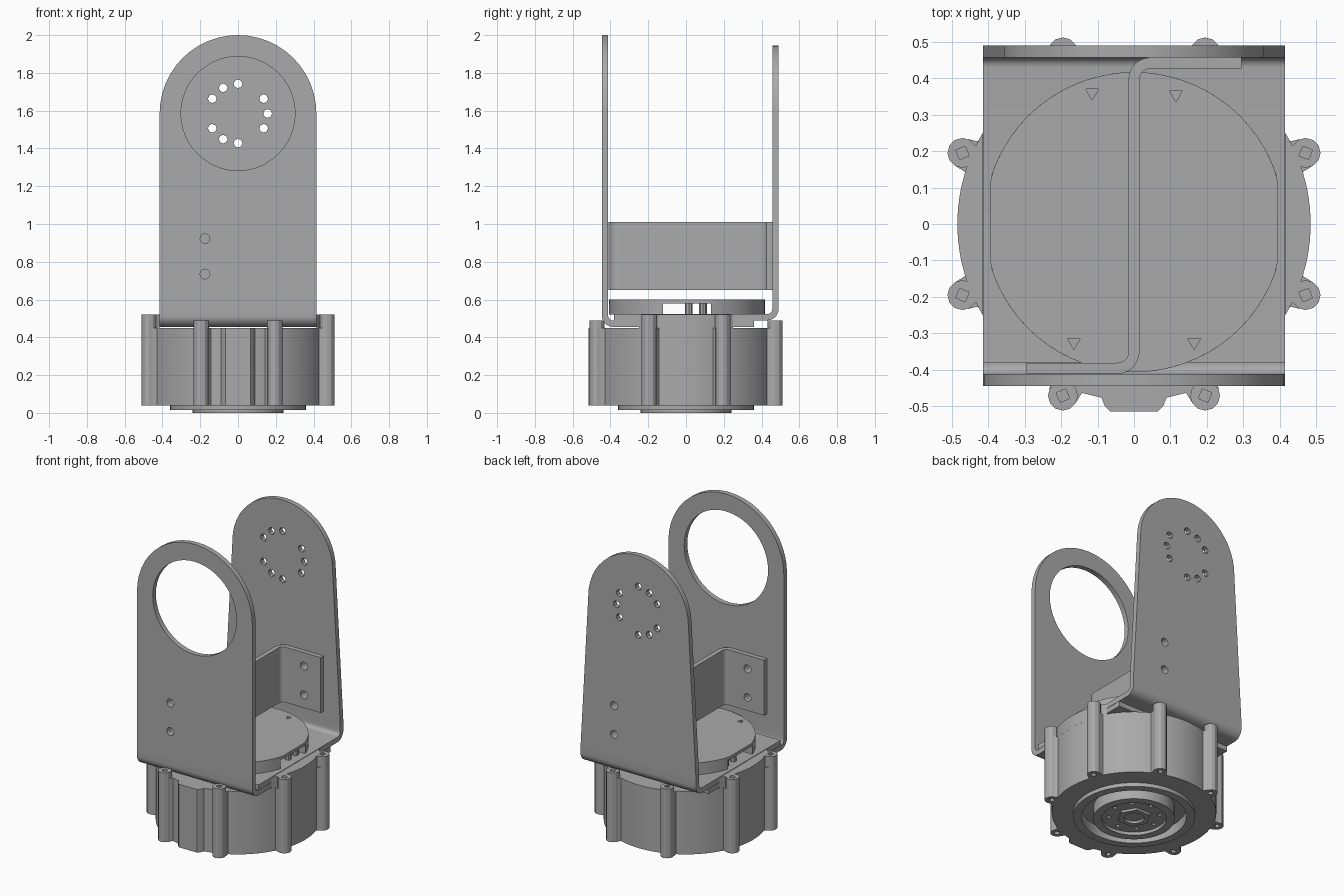
import bpy, bmesh
from math import sin, cos, pi, radians
from mathutils import Matrix, Vector

cube = bpy.data.objects.get("Cube")
if cube:
    bpy.data.objects.remove(cube)

grey = bpy.data.materials.new("metal_grey")
grey.use_nodes = True
COLOUR = (0.4, 0.4, 0.4, 1)
grey.diffuse_color = COLOUR
grey.node_tree.nodes["Principled BSDF"].inputs["Base Color"].default_value = COLOUR

# Extrusion directions: profile plane to world
AXES = {
    "z": Matrix.Identity(4),
    "y": Matrix(((1, 0, 0, 0), (0, 0, -1, 0), (0, 1, 0, 0), (0, 0, 0, 1))),
    "x": Matrix(((0, 0, 1, 0), (1, 0, 0, 0), (0, 1, 0, 0), (0, 0, 0, 1))),
}
parts = []


def arc(cx, cy, r, a0, a1, n):
    return [(cx + r * cos(radians(a0 + (a1 - a0) * i / n)),
             cy + r * sin(radians(a0 + (a1 - a0) * i / n))) for i in range(n + 1)]


def circle(cx, cy, r, n=48, turn=0):
    return arc(cx, cy, r, turn, turn + 360, n)[:-1]


def rect(x0, x1, y0, y1):
    return [(x0, y0), (x1, y0), (x1, y1), (x0, y1)]


def thicken(path, w):
    """Outline of a bent sheet of thickness w along a path."""
    pts = [Vector(p) for p in path]
    left, right = [], []
    for i, p in enumerate(pts):
        t = (pts[min(i + 1, len(pts) - 1)] - pts[max(i - 1, 0)]).normalized()
        n = Vector((-t.y, t.x)) * w / 2
        left.append(tuple(p + n))
        right.append(tuple(p - n))
    return left + right[::-1]


def prism(name, outline, lo, hi, axis="z", holes=()):
    """Extrude a flat outline with holes from lo to hi along an axis."""
    cu = bpy.data.curves.new(name, "CURVE")
    cu.dimensions, cu.fill_mode = "2D", "BOTH"
    cu.extrude = (hi - lo) / 2
    for loop in [outline, *holes]:
        sp = cu.splines.new("POLY")
        sp.points.add(len(loop) - 1)
        for p, (x, y) in zip(sp.points, loop):
            p.co = (x, y, 0, 1)
        sp.use_cyclic_u = True
    tmp = bpy.data.objects.new(name, cu)
    bpy.context.collection.objects.link(tmp)
    dg = bpy.context.evaluated_depsgraph_get()
    me = bpy.data.meshes.new_from_object(tmp.evaluated_get(dg))
    bpy.data.objects.remove(tmp)
    mid = (lo + hi) / 2
    shift = Vector([mid if a == axis else 0 for a in "xyz"])
    me.transform(Matrix.Translation(shift) @ AXES[axis])
    bm = bmesh.new()
    bm.from_mesh(me)
    bmesh.ops.remove_doubles(bm, verts=bm.verts, dist=1e-5)
    bmesh.ops.recalc_face_normals(bm, faces=bm.faces)
    bm.to_mesh(me)
    bm.free()
    me.materials.clear()
    me.materials.append(grey)
    ob = bpy.data.objects.new(name, me)
    bpy.context.collection.objects.link(ob)
    parts.append(ob)
    return ob


# Motor housing
R = 0.485
prism("housing", circle(0, 0, R, 64), 0.08, 0.45)
prism("housing_bottom", circle(0, 0, R, 64), 0.04, 0.08, holes=[circle(0, 0, 0.31)])
prism("front_key", [(-0.1, -0.45), (-0.08, -0.5), (-0.065, -0.515),
                    (0.065, -0.515), (0.08, -0.5), (0.1, -0.45)], 0.04, 0.45)
for side, name in ((1, "left"), (-1, "right")):
    a = 90 - 90 * side
    prism(name + "_housing_shoulder", arc(0, 0, R, a - 31, a + 31, 14), 0.44, 0.52)

# Screw bosses around the housing, taller beside the bracket
for i in range(8):
    a = 22.5 + 45 * i
    c, s = cos(radians(a)), sin(radians(a))
    top = 0.52 if abs(c) > abs(s) else 0.49
    bx, by = 0.51 * c, 0.51 * s
    prism("screw_boss", circle(bx, by, 0.041, 12), 0.04, top,
          holes=[circle(bx, by, 0.02, 4, a)])
    prism("screw_core", circle(bx, by, 0.03, 8), 0.09, top - 0.04)
    web = [(0.44, -0.07), (0.485, -0.045), (0.51, -0.041), (0.485, 0),
           (0.51, 0.041), (0.485, 0.045), (0.44, 0.07)]
    prism("boss_web", [(x * c - y * s, x * s + y * c) for x, y in web], 0.04, min(top, 0.45))

# Output flange underneath
prism("bottom_ring", circle(0, 0, 0.36), 0.015, 0.06, holes=[circle(0, 0, 0.31)])
prism("output_rim", circle(0, 0, 0.24), 0, 0.09, holes=[circle(0, 0, 0.19)])
prism("output_disc", circle(0, 0, 0.2), 0.02, 0.06,
      holes=[circle(*arc(0, 0, 0.15, a, a, 1)[0], 0.014, 6) for a in range(0, 360, 45)])
prism("output_hub", circle(0, 0, 0.1, 6), 0.005, 0.05, holes=[circle(0, 0, 0.06, 24)])

# Rear cap with open sides, on small posts
def cap_outline(a0, a1, n):
    return [(max(-0.395, min(0.395, x)), y) for x, y in arc(0, 0.005, 0.412, a0, a1, n)]


screws = [(-0.115, 0.36), (0.115, 0.355), (-0.165, -0.325), (0.165, -0.325)]
prism("cap_top", cap_outline(0, 355, 71), 0.58, 0.6,
      holes=[circle(x, y, 0.02, 3, 30) for x, y in screws])
for name, a in (("back", 90), ("front", 270)):
    prism(name + "_cap_skirt", cap_outline(a - 72, a + 72, 36), 0.52, 0.582)
for x in (-0.35, 0.35):
    for y in (0.015, 0.09):
        prism("cap_post", circle(x, y, 0.02, 8), 0.52, 0.582)

# Two stacked angle brackets, bent up into the front and back plates
T, HALF, PIVOT = 0.033, 0.415, 1.585
front_bend = [(0.36, 0.472), *arc(-0.385, 0.515, 0.0435, 270, 180, 8), (-0.4285, 0.56)]
prism("front_bracket_foot", thicken(front_bend, T), -HALF, HALF, "x")
back_bend = [(-0.38, 0.506), *arc(0.43, 0.55, 0.0435, 270, 360, 8), (0.4735, 0.6)]
prism("back_bracket_foot", thicken(back_bend, T), -HALF, HALF, "x")


def bolt_holes(x):
    return [circle(x, z, 0.026, 12) for z in (0.735, 0.922)]


prism("front_plate", [(-HALF, 0.56), (HALF, 0.56), *arc(0, PIVOT, HALF, 0, 180, 24)],
      -0.445, -0.412, "y", [circle(0, PIVOT, 0.302), *bolt_holes(-0.175)])
ring = [circle(*arc(0, PIVOT, 0.157, a, a, 1)[0], 0.023, 8)
        for a in (0, 30, 90, 120, 150, 210, 240, 270, 330)]
prism("back_plate", [(-HALF, 0.6), (HALF, 0.6), *arc(0, PIVOT, 0.36, 0, 180, 24)],
      0.457, 0.49, "y", ring + bolt_holes(0.175))

# Z-shaped stiffener between the plates
LOW, HIGH = 0.65, 1.01
lower = [(-0.06, -0.396), *arc(-0.045, -0.351, 0.045, 270, 360, 8)]
upper = [(-x, 0.046 - y) for x, y in reversed(lower)]
prism("stiffener_web", thicken(lower + upper, 0.03), LOW, HIGH)
prism("stiffener_front_flange", rect(-0.295, -0.06, LOW, HIGH), -0.411, -0.381, "y",
      bolt_holes(-0.175))
prism("stiffener_back_flange", rect(0.06, 0.295, LOW, HIGH), 0.427, 0.457, "y",
      bolt_holes(0.175))

# Smooth curved walls, keep sharp edges
bpy.ops.object.select_all(action="DESELECT")
for ob in parts:
    ob.select_set(True)
bpy.context.view_layer.objects.active = parts[0]
bpy.ops.object.shade_smooth_by_angle(angle=radians(28))
